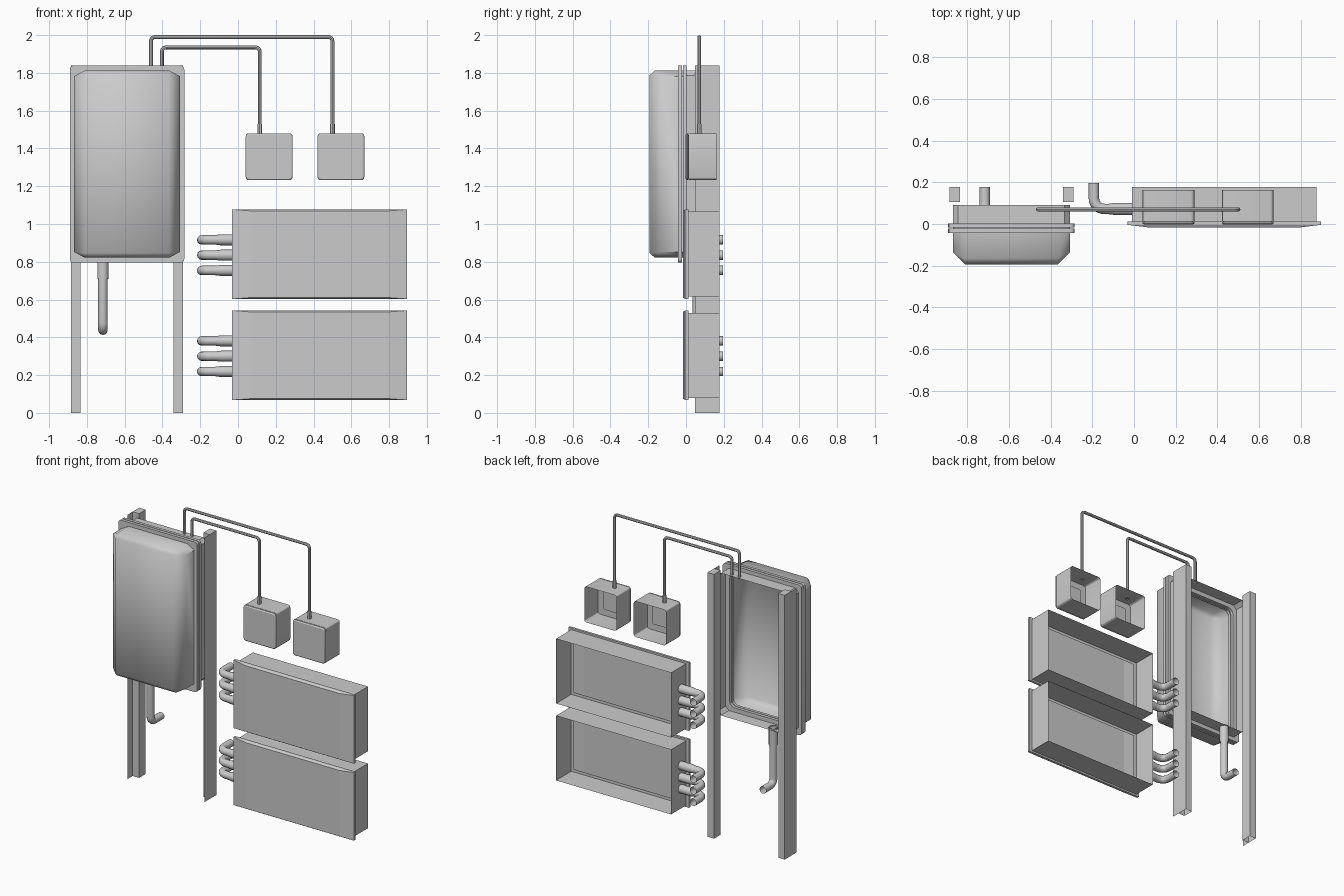
import bpy, bmesh, math
from mathutils import Vector

if "Cube" in bpy.data.objects:
    bpy.data.objects.remove(bpy.data.objects["Cube"])


def finish(name, bm, angle=30):
    bmesh.ops.remove_doubles(bm, verts=bm.verts, dist=1e-5)
    bmesh.ops.recalc_face_normals(bm, faces=bm.faces)
    me = bpy.data.meshes.new(name)
    bm.to_mesh(me)
    bm.free()
    ob = bpy.data.objects.new(name, me)
    bpy.context.collection.objects.link(ob)
    smooth(ob, angle)
    return ob


def smooth(ob, angle):
    bpy.ops.object.select_all(action='DESELECT')
    ob.select_set(True)
    bpy.context.view_layer.objects.active = ob
    bpy.ops.object.shade_smooth_by_angle(angle=math.radians(angle))


def loft(name, cx, cz, rings, n=1, cap=False, angle=30):
    """Skin rounded rectangles (half w, half h, corner x, corner z, y, side y)."""
    bm = bmesh.new()
    prev = None
    for w, h, rx, rz, y, ys in rings:
        ring = []
        for q, (sx, sz) in enumerate([(1, 1), (-1, 1), (-1, -1), (1, -1)]):
            for i in range(n + 1):
                k = i if q % 2 == 0 else n - i
                a = math.pi / 2 * k / n
                ring.append(bm.verts.new((cx + sx * (w - rx + rx * math.cos(a)),
                                          ys + (y - ys) * k / n,
                                          cz + sz * (h - rz + rz * math.sin(a)))))
        if prev:
            m = len(ring)
            for i in range(m):
                bm.faces.new((prev[i], prev[(i + 1) % m], ring[(i + 1) % m], ring[i]))
        prev = ring
    if cap:
        bm.faces.new(prev)
    return finish(name, bm, angle)


def r(w, h, c, y):
    return (w, h, c, c, y, y)


def tube(name, pts, rad, bend=0.0, sides=4, radii=None):
    """Open pipe along a path whose inner corners are rounded."""
    P = [Vector(p) for p in pts]
    path = [P[0]]
    for a, b, c in zip(P, P[1:], P[2:]):
        u, v = (a - b).normalized(), (c - b).normalized()
        for i in range(7):
            t = math.pi / 2 * i / 6
            path.append(b + bend * (u * (1 - math.sin(t)) + v * (1 - math.cos(t))))
    path.append(P[-1])
    cu = bpy.data.curves.new(name, 'CURVE')
    cu.dimensions = '3D'
    cu.bevel_depth = rad
    cu.bevel_resolution = sides
    sp = cu.splines.new('POLY')
    sp.points.add(len(path) - 1)
    for i, p in enumerate(path):
        sp.points[i].co = (*p, 1)
        if radii:
            sp.points[i].radius = radii[i]
    ob = bpy.data.objects.new(name, cu)
    bpy.context.collection.objects.link(ob)
    bpy.ops.object.select_all(action='DESELECT')
    ob.select_set(True)
    bpy.context.view_layer.objects.active = ob
    bpy.ops.object.convert(target='MESH')
    smooth(bpy.context.object, 40)


# Tall cabinet: open back shell, two flanges and chamfered cover
CX, CZ = -0.5875, 1.317
loft("cabinet_back_shell", CX, CZ, [r(.28, .495, .025, .092), r(.28, .495, .025, 0)])
for name, y in (("rear_flange", .003), ("front_flange", -.022)):
    loft(name, CX, CZ, [r(.25, .465, .04, y), r(.303, .522, .02, y),
                        r(.303, .522, .02, y - .02), r(.25, .465, .04, y - .02),
                        r(.25, .465, .04, y)], n=3)
loft("cabinet_cover", CX, CZ, [(.28, .495, .055, .03, 0, 0),
                               (.28, .495, .055, .03, -.165, -.135),
                               (.222, .47, 0, 0, -.193, -.193)], cap=True, angle=50)

# Mounting rails: capped channel with a thin outer plate
for side, s in (("left", -1), ("right", 1)):
    bm = bmesh.new()
    xo, xi = CX + s * .297, CX + s * .247
    prof = [(xo, .105), (xi, .105), (xi, .178), (xo, .178)]
    lo = [bm.verts.new((x, y, 0)) for x, y in prof]
    hi = [bm.verts.new((x, y, 1.838)) for x, y in prof]
    for i in range(4):
        j = (i + 1) % 4
        bm.faces.new((lo[i], lo[j], hi[j], hi[i]))
    bm.faces.new(hi)
    bm.faces.new((lo[0], hi[0], bm.verts.new((xo, .047, 1.838)), bm.verts.new((xo, .047, 0))))
    finish(side + "_rail", bm)

# Drain pipe under the cabinet
tube("drain_pipe", [(-.715, .06, .83), (-.715, .06, .438), (-.715, .177, .438)], .025, .04)
tube("drain_sleeve", [(-.715, .06, .83), (-.715, .06, .71)], .03)

# Wide wall boxes with raised doors and three side pipes each
for label, cz in (("upper", .84), ("lower", .305)):
    bx = .4325
    loft(label + "_box", bx, cz, [r(.4425, .225, 0, .178), r(.4425, .225, 0, .01)])
    loft(label + "_door", bx, cz, [r(.42, .205, 0, .012), r(.463, .237, 0, .012),
                                   r(.463, .237, 0, -.004), r(.36, .229, 0, -.017)], cap=True, angle=5)
    for i in range(3):
        z = cz + .076 - .081 * i
        tube(f"{label}_pipe_{i + 1}", [(-.01, .072, z), (-.192, .072, z), (-.192, .197, z)], .025, .05)
        tube(f"{label}_pipe_sleeve_{i + 1}", [(-.01, .072, z), (-.09, .072, z), (-.12, .072, z)],
             .029, 0, radii=[1] * 8 + [.87])

# Small junction boxes with an inner lip, front cover and supply conduit
for i, (cx, x0, zt, xd) in enumerate([(.165, -.403, 1.935, .115), (.545, -.461, 1.99, .5)], 1):
    cz = 1.356
    loft(f"junction_box_{i}", cx, cz, [r(.124, .124, .016, .162), r(.124, .124, .016, .012),
                                       r(.08, .08, .004, .012)], n=3)
    loft(f"junction_cover_{i}", cx, cz, [r(.115, .115, .014, .012), r(.124, .124, .018, .009),
                                         r(.124, .124, .018, .003), r(.117, .117, .014, -.002)],
         n=3, cap=True)
    y = .07
    tube(f"conduit_{i}", [(x0, y, 1.8), (x0, y, zt), (xd, y, zt), (xd, y, 1.475)], .01, .022, 2)
    tube(f"conduit_sleeve_{i}", [(xd, y, 1.475), (xd, y, 1.53)], .013, 0, 2)
